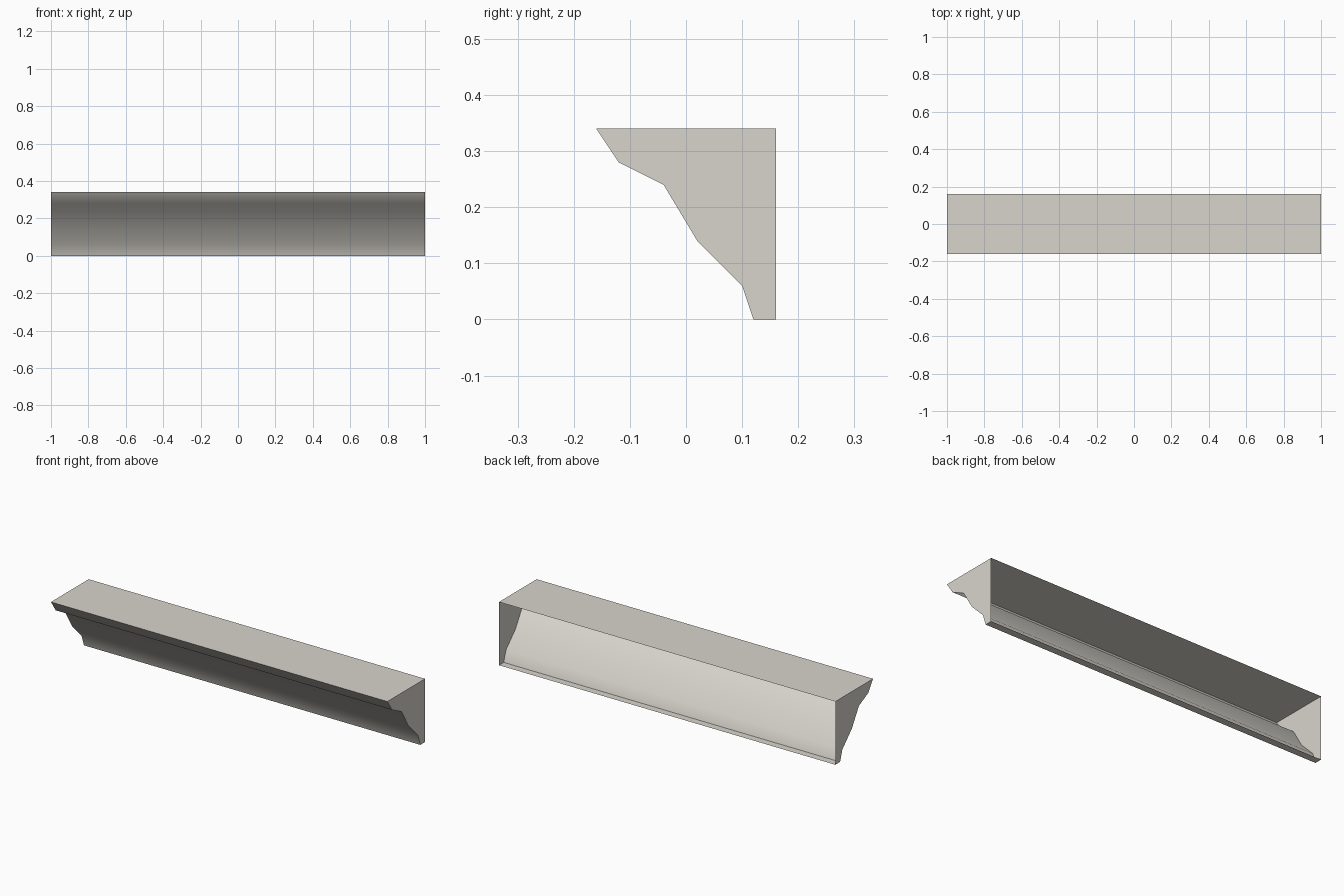
import bpy
import bmesh
import math

default = bpy.data.objects.get("Cube")
if default:
    bpy.data.objects.remove(default, do_unlink=True)

HALF_LENGTH = 1.0

# Moulding cross-section (y, z): top back edge, round the front, to bottom back edge
PROFILE = [(0.16, 0.34), (-0.16, 0.34), (-0.12, 0.28), (-0.04, 0.24),
           (0.02, 0.14), (0.10, 0.06), (0.12, 0.0), (0.16, 0.0)]

# Warm pale stone
stone = bpy.data.materials.new("pale_stone")
stone.use_nodes = True
colour = (0.69, 0.665, 0.61, 1.0)
stone.diffuse_color = colour
stone.node_tree.nodes["Principled BSDF"].inputs["Base Color"].default_value = colour

# Shell: swept profile with closed ends and an open back
bm = bmesh.new()
left_end, right_end = [[bm.verts.new((x, y, z)) for y, z in PROFILE]
                       for x in (HALF_LENGTH, -HALF_LENGTH)]
for i in range(len(PROFILE) - 1):
    bm.faces.new((right_end[i], right_end[i + 1], left_end[i + 1], left_end[i]))
bm.faces.new(left_end)
bm.faces.new(right_end[::-1])

mesh = bpy.data.meshes.new("cornice_moulding")
bm.to_mesh(mesh)
bm.free()
mesh.materials.append(stone)
cornice = bpy.data.objects.new("cornice_moulding", mesh)
bpy.context.collection.objects.link(cornice)

# Smooth the curved front, keep the top, bottom and ends crisp
bpy.ops.object.select_all(action='DESELECT')
cornice.select_set(True)
bpy.context.view_layer.objects.active = cornice
bpy.ops.object.shade_smooth_by_angle(angle=math.radians(45))
